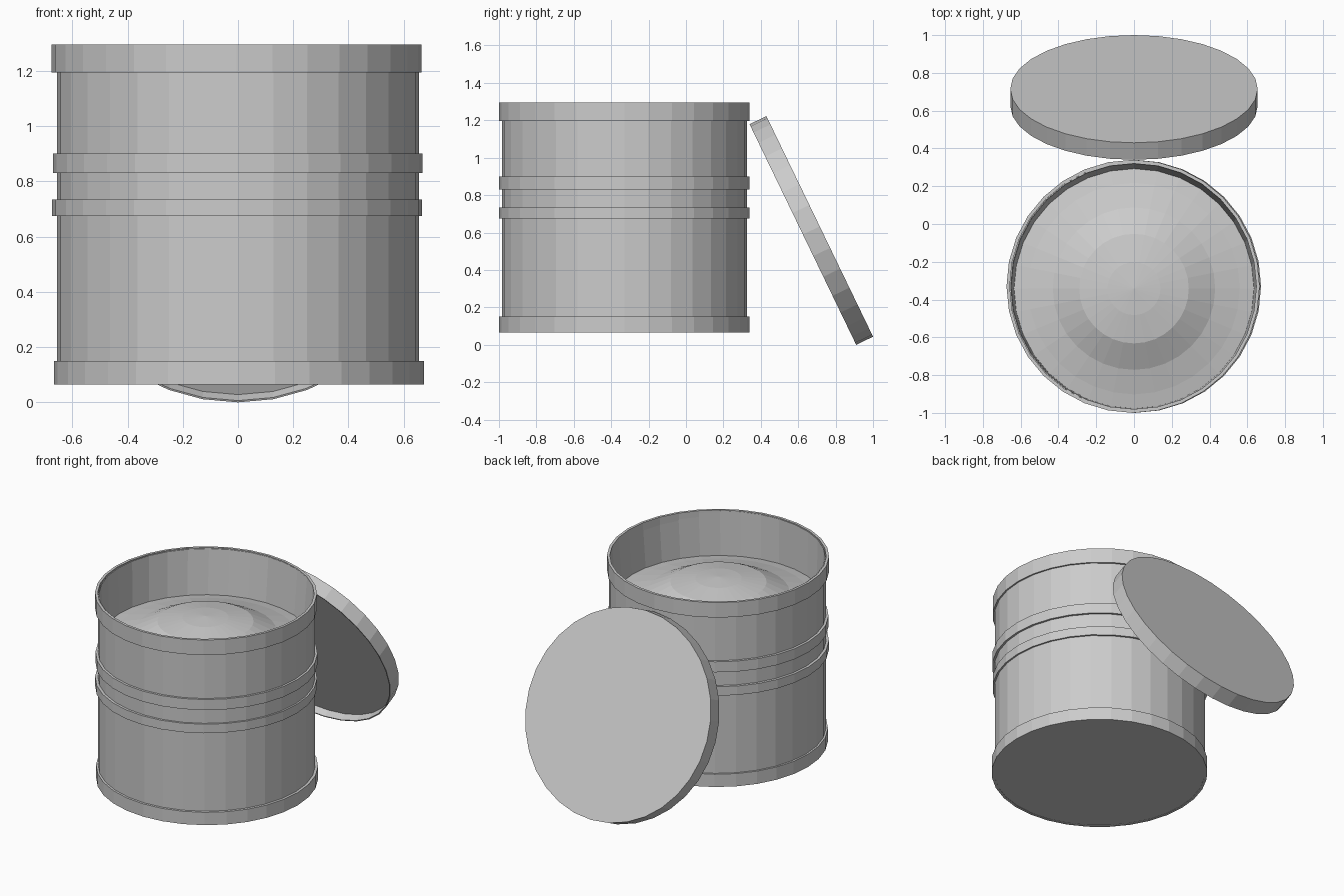
import bpy, bmesh
from math import sin, cos, pi, radians

if "Cube" in bpy.data.objects:
    bpy.data.objects.remove(bpy.data.objects["Cube"])

SIDES = 32
CY = -0.33  # barrel axis position in y


def lathe(name, profile, loc=(0, 0, 0), rot=(0, 0, 0), closed=False):
    """Spin (radius, z, y_shift) points about z; radius 0 makes a pole."""
    bm = bmesh.new()
    rings = []
    for p in profile:
        r, z, dy = (*p, 0)[:3]
        if r == 0:
            rings.append([bm.verts.new((0, dy, z))] * SIDES)
        else:
            rings.append([bm.verts.new((r * cos(2 * pi * i / SIDES),
                                        r * sin(2 * pi * i / SIDES) + dy, z))
                          for i in range(SIDES)])
    pairs = list(zip(rings, rings[1:]))
    if closed:
        pairs.append((rings[-1], rings[0]))
    for a, b in pairs:
        for i in range(SIDES):
            j = (i + 1) % SIDES
            quad = list(dict.fromkeys((a[i], a[j], b[j], b[i])))
            bm.faces.new(quad)
    bmesh.ops.recalc_face_normals(bm, faces=bm.faces)
    me = bpy.data.meshes.new(name)
    bm.to_mesh(me)
    bm.free()
    ob = bpy.data.objects.new(name, me)
    ob.location, ob.rotation_euler = loc, rot
    bpy.context.collection.objects.link(ob)
    return ob


# Drum wall: closed bottom, thin lip, inner wall narrowing down to the contents
lathe("drum_body", [(0, 0.067), (0.655, 0.067), (0.655, 1.29), (0.65, 1.29),
                    (0.635, 0.99, -0.012), (0, 0.98, -0.012)], (0, CY, 0))

# Raised bands: bottom, two middle, top
for name, z0, z1, x in (("bottom_band", 0.065, 0.15, 0.003),
                        ("lower_middle_band", 0.675, 0.735, -0.004),
                        ("upper_middle_band", 0.83, 0.90, -0.001),
                        ("top_band", 1.195, 1.295, -0.005)):
    lathe(name, [(0.653, z0), (0.67, z0), (0.67, z1), (0.653, z1)],
          (x, CY, 0), closed=True)

# Heaped contents
lathe("contents_mound", [(0.635, 0.995), (0.56, 1.01), (0.43, 1.045),
                         (0.29, 1.115), (0.14, 1.14), (0, 1.15)],
      (0, CY - 0.012, 0))

# Lid leaning on the back of the drum, recessed underneath
lathe("lid", [(0, 0.05), (0.655, 0.05), (0.655, -0.05), (0.648, -0.05),
              (0.648, 0.0), (0, 0.0)],
      (0, 0.67, 0.611), (radians(-64.2), 0, 0))
